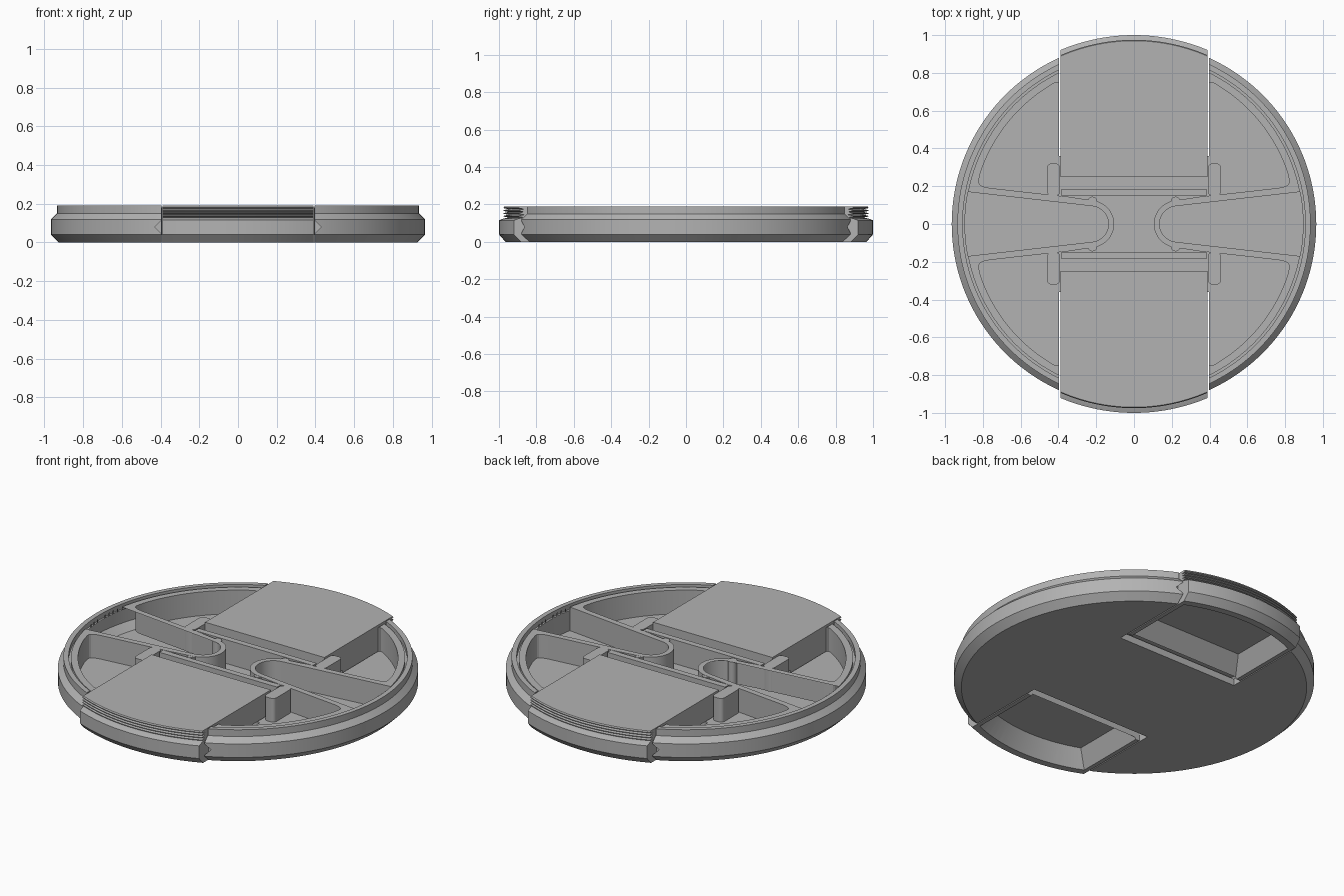
import bpy, bmesh
from math import sin, cos, pi, sqrt, radians, atan2

cube = bpy.data.objects.get("Cube")
if cube:
    bpy.data.objects.remove(cube)

TOP, LEDGE, FLOOR = 0.19, 0.18, 0.04
CLIP_X = 0.39

grey = bpy.data.materials.new("plain grey")
grey.use_nodes = True
grey.diffuse_color = (0.45, 0.45, 0.45, 1)
grey.node_tree.nodes["Principled BSDF"].inputs["Base Color"].default_value = (0.45, 0.45, 0.45, 1)


def finish(name, bm):
    bmesh.ops.recalc_face_normals(bm, faces=bm.faces)
    mesh = bpy.data.meshes.new(name)
    bm.to_mesh(mesh)
    bm.free()
    mesh.materials.append(grey)
    obj = bpy.data.objects.new(name, mesh)
    bpy.context.collection.objects.link(obj)
    return obj


def loft(name, low, high, z0, z1):
    """Solid between two outlines with the same number of points."""
    bm = bmesh.new()
    a = [bm.verts.new((x, y, z0)) for x, y in low]
    b = [bm.verts.new((x, y, z1)) for x, y in high]
    bm.faces.new(a)
    bm.faces.new(b)
    for i in range(len(a)):
        j = (i + 1) % len(a)
        bm.faces.new((a[i], a[j], b[j], b[i]))
    return finish(name, bm)


def prism(name, pts, z0, z1):
    return loft(name, pts, pts, z0, z1)


def lathe(name, profile, steps=160):
    """Closed solid turned around z from (radius, height) points."""
    bm = bmesh.new()
    rings = [[bm.verts.new((r * cos(2 * pi * i / steps), r * sin(2 * pi * i / steps), z))
              for i in range(steps)] for r, z in profile]
    bm.faces.new(rings[0])
    bm.faces.new(rings[-1])
    for a, b in zip(rings, rings[1:]):
        for i in range(steps):
            j = (i + 1) % steps
            bm.faces.new((a[i], a[j], b[j], b[i]))
    return finish(name, bm)


def arc(cx, cy, r, a0, a1, n):
    return [(cx + r * cos(a0 + (a1 - a0) * i / n), cy + r * sin(a0 + (a1 - a0) * i / n))
            for i in range(n + 1)]


def rounded(pts, r, n=5):
    """Round the corners of an outline with quadratic curves."""
    out = []
    for i, p in enumerate(pts):
        ends = []
        for q in (pts[i - 1], pts[(i + 1) % len(pts)]):
            d = sqrt((q[0] - p[0]) ** 2 + (q[1] - p[1]) ** 2)
            t = min(r / d, 0.45)
            ends.append((p[0] + (q[0] - p[0]) * t, p[1] + (q[1] - p[1]) * t))
        for k in range(n + 1):
            t = k / n
            out.append(tuple((1 - t) ** 2 * ends[0][c] + 2 * t * (1 - t) * p[c] + t * t * ends[1][c]
                             for c in (0, 1)))
    return out


def box(name, x0, x1, y0, y1, z0, z1):
    return prism(name, [(x0, y0), (x1, y0), (x1, y1), (x0, y1)], z0, z1)


def flip(pts, sx, sy):
    return [(x * sx, y * sy) for x, y in pts]


def boolean(obj, tool, operation="DIFFERENCE"):
    mod = obj.modifiers.new("cut", "BOOLEAN")
    mod.object, mod.operation, mod.solver = tool, operation, "EXACT"
    bpy.context.view_layer.objects.active = obj
    bpy.ops.object.modifier_apply(modifier=mod.name)
    bpy.data.objects.remove(tool)


def smooth(obj):
    bpy.ops.object.select_all(action="DESELECT")
    obj.select_set(True)
    bpy.context.view_layer.objects.active = obj
    bpy.ops.object.shade_smooth_by_angle(angle=radians(25))


# Round body with bevelled side and a raised rim
body = lathe("cap_body", [(0.925, 0), (0.965, 0.04), (0.965, 0.12), (0.935, 0.15), (0.935, TOP),
                          (0.907, TOP), (0.907, LEDGE - 0.02), (0.895, LEDGE - 0.02), (0.895, LEDGE)])


def rib(x, offset):
    return offset + 0.112 * x


# Four side pockets
r = 0.857
a0, a1 = atan2(0.27, 0.81), atan2(0.72, 0.46)
pocket = [(0.385, rib(0.385, 0.105))]
pocket += rounded([(0.45, rib(0.45, 0.105)), (0.83, rib(0.83, 0.105)), (r * cos(a0), r * sin(a0))], 0.07)[6:12]
pocket += arc(0, 0, r, a0, a1, 20) + [(0.425, 0.745), (0.405, 0.75), (0.385, 0.735)]
for sx in (1, -1):
    for sy in (1, -1):
        boolean(body, prism("pocket_cutter", flip(pocket, sx, sy), FLOOR, 0.3))

# Two wedge pockets with round tips
end = atan2(rib(0.879, 0.0715), 0.879)
tip = radians(97)
wedge = arc(0, 0, 0.895, -end, end, 12) + arc(0.23, 0, 0.095, tip, 2 * pi - tip, 20)
for sx in (1, -1):
    boolean(body, prism("wedge_cutter", flip(wedge, sx, 1), FLOOR, 0.3))

# Centre corridor wrapping the wedge tips
side = [(0.385, 0.15)] + arc(0.23, 0, 0.125, tip, 2 * pi - tip, 20) + [(0.385, -0.15)]
boolean(body, prism("corridor_cutter", side + flip(side[::-1], -1, 1), FLOOR, 0.3))

# Slots for the clips, and finger openings through the floor
w = CLIP_X + 0.006
for s in (1, -1):
    boolean(body, prism("slot_cutter", flip([(-w, 0.185), (w, 0.185), (w, 1.1), (-w, 1.1)], 1, s), FLOOR, 0.3))
    boolean(body, prism("opening_cutter", flip([(-w, 0.36), (w, 0.36), (w, 1.1), (-w, 1.1)], 1, s), -0.1, 0.1))
    for sx in (1, -1):
        # V notch beside each clip
        notch = box("notch_cutter", -0.028, 0.028, -0.06, 0.06, -0.028, 0.028)
        notch.rotation_euler = (0, pi / 4, 0)
        notch.location = (sx * CLIP_X, s * 0.9, 0.08)
        bpy.context.view_layer.update()
        boolean(body, notch)
smooth(body)

# Guide posts at the clip corners and small bumps on the wedge tips
post = rounded([(0.392, 0.15), (0.46, 0.15), (0.46, 0.32), (0.392, 0.32)], 0.025)
for sx, side_name in ((1, "left"), (-1, "right")):
    for sy, end_name in ((1, "back"), (-1, "front")):
        smooth(prism(f"guide_post_{end_name}_{side_name}", flip(post, sx, sy), FLOOR, LEDGE))
        bump = arc(0.22, 0.12, 0.025, 0, 2 * pi * 15 / 16, 15)
        smooth(prism(f"bump_{end_name}_{side_name}", flip(bump, sx, sy), FLOOR, LEDGE - 0.001))

# Sliding clips with threaded outer edge and tapered finger recess
threads = []
for i in range(4):
    z = 0.13 + i * 0.015
    threads += [(0.95, z), (0.975, z + 0.005), (0.975, z + 0.009)]
for s, name in ((1, "clip_back"), (-1, "clip_front")):
    clip = lathe(name, [(0.965, 0), (1.0, 0.04), (1.0, 0.115), (0.975, 0.125)] + threads + [(0.97, TOP)])
    boolean(clip, prism("clip_limit", flip([(-CLIP_X, 0.25), (CLIP_X, 0.25), (CLIP_X, 1.1), (-CLIP_X, 1.1)], 1, s),
                        -0.1, 0.3), "INTERSECT")
    boolean(clip, prism("clip_step", flip([(-0.5, 0.2), (0.5, 0.2), (0.5, 0.42), (-0.5, 0.42)], 1, s), -0.1, 0.05))

    def recess(x, y, rad):
        a = atan2(sqrt(rad * rad - x * x), x)
        return flip([(-x, y), (x, y)] + arc(0, 0, rad, a, pi - a, 16), 1, s)

    boolean(clip, loft("recess_cutter", recess(0.37, 0.4, 0.93), recess(0.31, 0.5, 0.87), -0.01, 0.1))
    smooth(clip)
